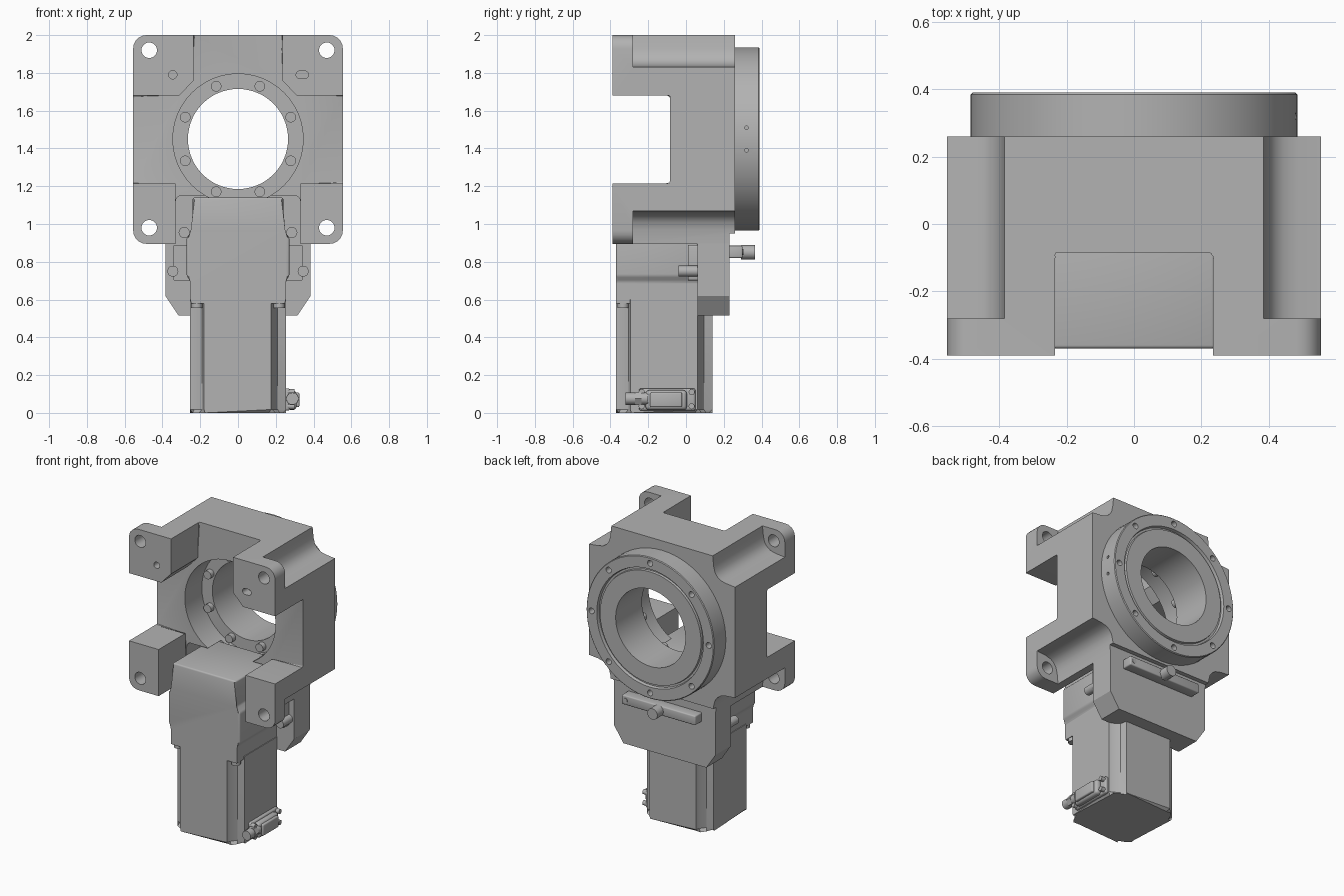
import bpy, bmesh, math
from mathutils import Matrix, Vector

if "Cube" in bpy.data.objects:
    bpy.data.objects.remove(bpy.data.objects["Cube"])

GREY = (0.45, 0.45, 0.45, 1)
metal = bpy.data.materials.new("machined grey")
metal.use_nodes = True
metal.diffuse_color = GREY
shader = metal.node_tree.nodes["Principled BSDF"]
shader.inputs["Base Color"].default_value = GREY
shader.inputs["Roughness"].default_value = 0.6
AXES = {  # (u, v, depth) to (x, y, z)
    "x": lambda u, v, d: (d, u, v),
    "y": lambda u, v, d: (u, d, v),
    "z": lambda u, v, d: (u, v, d)}


def finish(name, bm):
    bmesh.ops.recalc_face_normals(bm, faces=bm.faces)
    mesh = bpy.data.meshes.new(name)
    bm.to_mesh(mesh)
    bm.free()
    obj = bpy.data.objects.new(name, mesh)
    bpy.context.collection.objects.link(obj)
    mesh.materials.append(metal)
    return obj


def add_prism(bm, pts, axis, a, b):
    rings = [[bm.verts.new(AXES[axis](u, v, d)) for u, v in pts] for d in (a, b)]
    bm.faces.new(rings[0])
    bm.faces.new(rings[1][::-1])
    for i in range(len(pts)):
        j = (i + 1) % len(pts)
        bm.faces.new((rings[0][i], rings[0][j], rings[1][j], rings[1][i]))


def prism(name, pts, axis, a, b, bevel=0, edges=None, segments=3):
    """Extrude an outline; edges(p, q) picks the edges to round."""
    bm = bmesh.new()
    add_prism(bm, pts, axis, a, b)
    if bevel:
        chosen = [e for e in bm.edges if edges is None or edges(*[v.co for v in e.verts])]
        bmesh.ops.bevel(bm, geom=chosen, offset=bevel, segments=segments,
                        profile=0.5, affect='EDGES')
    return finish(name, bm)


def box(name, x, y, z, bevel=0, edges=None, segments=3):
    pts = [(x[0], z[0]), (x[1], z[0]), (x[1], z[1]), (x[0], z[1])]
    return prism(name, pts, "y", *y, bevel, edges, segments)


def disc(u, v, r, n=24):
    return [(u + r * math.cos(math.tau * i / n), v + r * math.sin(math.tau * i / n))
            for i in range(n)]


def slot(u, v, w, h):
    """Capsule outline, w by h overall."""
    r = min(w, h) / 2
    return [(u + math.copysign(w / 2 - r, c) + r * c, v + math.copysign(h / 2 - r, s) + r * s)
            for c, s in ((math.cos(math.tau * (i + .5) / 24), math.sin(math.tau * (i + .5) / 24))
                         for i in range(24))]


def prisms(name, outlines, axis, a, b):
    bm = bmesh.new()
    for pts in outlines:
        add_prism(bm, pts, axis, a, b)
    return finish(name, bm)


def cut(obj, *cutters):
    for c in cutters:
        mod = obj.modifiers.new("cut", 'BOOLEAN')
        mod.operation, mod.solver, mod.object = 'DIFFERENCE', 'EXACT', c
        bpy.context.view_layer.objects.active = obj
        bpy.ops.object.modifier_apply(modifier=mod.name)
        bpy.data.objects.remove(c)


def mirrored(half):
    return half + [(-u, v) for u, v in reversed(half)]


def along_y(p, q):
    return abs(p.x - q.x) < 1e-4 and abs(p.z - q.z) < 1e-4


def polar(r, n, start=0.0):
    return [(r * math.cos(start + math.tau * i / n), AXIS_Z + r * math.sin(start + math.tau * i / n))
            for i in range(n)]


AXIS_Z = 1.45

# Main housing: block with four feet left by a cross-shaped front cut
housing = box("housing", (-.555, .555), (-.39, .26), (.895, 2), .07, along_y, 5)
cross = mirrored([(.235, 2.1), (.235, 1.76), (.31, 1.68), (.7, 1.68),
                  (.7, 1.215), (.33, 1.215), (.33, .8)])
foot_cut = prism("foot_cut", cross, "y", -.5, -.085, .02,
                 lambda p, q: p.y > -.1 and q.y > -.1)
pocket = box("pocket", (-.33, .33), (-.5, .06), (.8, 1.15), .03, along_y)
scoop = [(.385, 2.1), (.385, 2), (.392, 1.93), (.402, 1.89), (.42, 1.865), (.445, 1.847),
         (.485, 1.837), (.555, 1.83), (.7, 1.83), (.7, 2.1)]
scoops = prisms("scoops", [[(sx * x, AXIS_Z + sz * (z - AXIS_Z)) for x, z in scoop]
                           for sx in (1, -1) for sz in (1, -1)], "y", -.28, .5)
recess = prism("recess", disc(0, AXIS_Z, .345, 48), "y", -.5, .1)
bore = prism("bore", disc(0, AXIS_Z, .265, 64), "y", -.5, .5)
foot_holes = prisms("foot_holes", [disc(x, z, .041) for x in (-.47, .47) for z in (.98, 1.92)],
                    "y", -.5, -.2)
dowels = prisms("dowels", [disc(-.345, 1.79, .022), slot(.34, 1.79, .065, .042)], "y", -.5, -.33)
back_step = box("back_step", (-.7, .7), (.23, .4), (.8, .95))
cut(housing, foot_cut, pocket, scoops, recess, bore, foot_holes, dowels, back_step)

# Bolts around the bore ledge
prisms("bore_bolts", [disc(x, z, .028) for x, z in polar(.302, 8, math.pi / 8)], "y", .065, .11)

# Rotating output ring on the back
profile = [(.265, .25), (.485, .25), (.485, .385), (.48, .39), (.405, .39), (.4, .37),
           (.387, .37), (.384, .385), (.265, .385)]
bm = bmesh.new()
N = 64
loops = [[bm.verts.new((r * math.cos(math.tau * i / N), y, AXIS_Z + r * math.sin(math.tau * i / N)))
          for r, y in profile] for i in range(N)]
for i in range(N):
    a, b = loops[i], loops[(i + 1) % N]
    for k in range(len(profile)):
        m = (k + 1) % len(profile)
        bm.faces.new((a[k], a[m], b[m], b[k]))
ring = finish("output_ring", bm)
cut(ring, prisms("ring_holes", [disc(x, z, .02, 16) for x, z in polar(.445, 8)], "y", .34, .5),
    prisms("pin_holes", [disc(.32, AXIS_Z + s, .01, 12) for s in (-.06, .06)], "x", .44, .6))

# Lower rear plate with chamfered corners
plate = mirrored([(.385, 1.1), (.385, .62), (.315, .515)])
rear_plate = prism("rear_plate", plate, "y", .06, .23)
cut(rear_plate, prisms("plate_slots", [slot(s * .285, 1.0, .045, .08) for s in (-1, 1)],
                       "y", 0, .08))
prisms("plate_bolts", [disc(s * x, z, .029) for s in (-1, 1)
                       for x, z in ((.285, .955), (.345, .75))], "y", -.04, .07)

# Stop bar and peg under the ring
box("stop_bar", (-.28, .28), (.22, .3), (.82, .885), .008)
prism("stop_peg", disc(0, .85, .038), "y", .29, .365)
prism("bar_screw", disc(.25, .852, .016, 16), "y", .29, .304)

# Gearbox between the lower feet
case = mirrored([(.24, 1.14), (.24, .965), (.272, .93), (.272, .725), (.25, .695), (.25, .58)])
prism("gearbox", case, "y", -.37, .062, .01,
      lambda p, q: min(p.z, q.z) > .69)
for s in (-1, 1):
    box("side_ear", sorted((s * .24, s * .345)), (.01, .07), (.7, .89), .012, along_y)

# Motor with scooped corner channels
MY = -.115
quarter = [(.255, -.175), (.255, .175), (.232, .182), (.19, .21), (.18, .255)]
section = []
for k in range(4):
    rot = Matrix.Rotation(k * math.pi / 2, 2)
    section += [(p.x, p.y + MY) for p in (rot @ Vector(q) for q in quarter)]
prism("motor", section, "z", .0, .6, .018, lambda p, q: max(p.z, q.z) < .01, 1)
prism("motor_end_disc", disc(0, MY, .19, 48), "z", -.0, .02)
prisms("motor_bolts", [disc(sx * .218, MY + sy * .218, .03, 16) for sx in (-1, 1) for sy in (-1, 1)],
       "z", .555, .59)

# Side connector with its cable gland
box("connector_base", (.24, .275), (-.25, .05), (.012, .13), .012)
box("connector_shell", (.26, .31), (-.215, .005), (.015, .12), .02)
box("connector_cover", (.3, .325), (-.19, -.02), (.03, .108), .008)
prism("cable_gland", disc(.288, .075, .032), "y", -.32, -.2)
prism("gland_nut", disc(.288, .075, .038, 6), "y", -.27, -.235)
prisms("connector_screws", [disc(y, z, .016, 16) for y in (-.235, .03) for z in (.035, .11)],
       "x", .26, .3)

# Smooth shading with crisp edges
for obj in bpy.context.scene.objects:
    if obj.type == 'MESH':
        bpy.ops.object.select_all(action='DESELECT')
        obj.select_set(True)
        bpy.context.view_layer.objects.active = obj
        bpy.ops.object.shade_smooth_by_angle(angle=math.radians(32))
